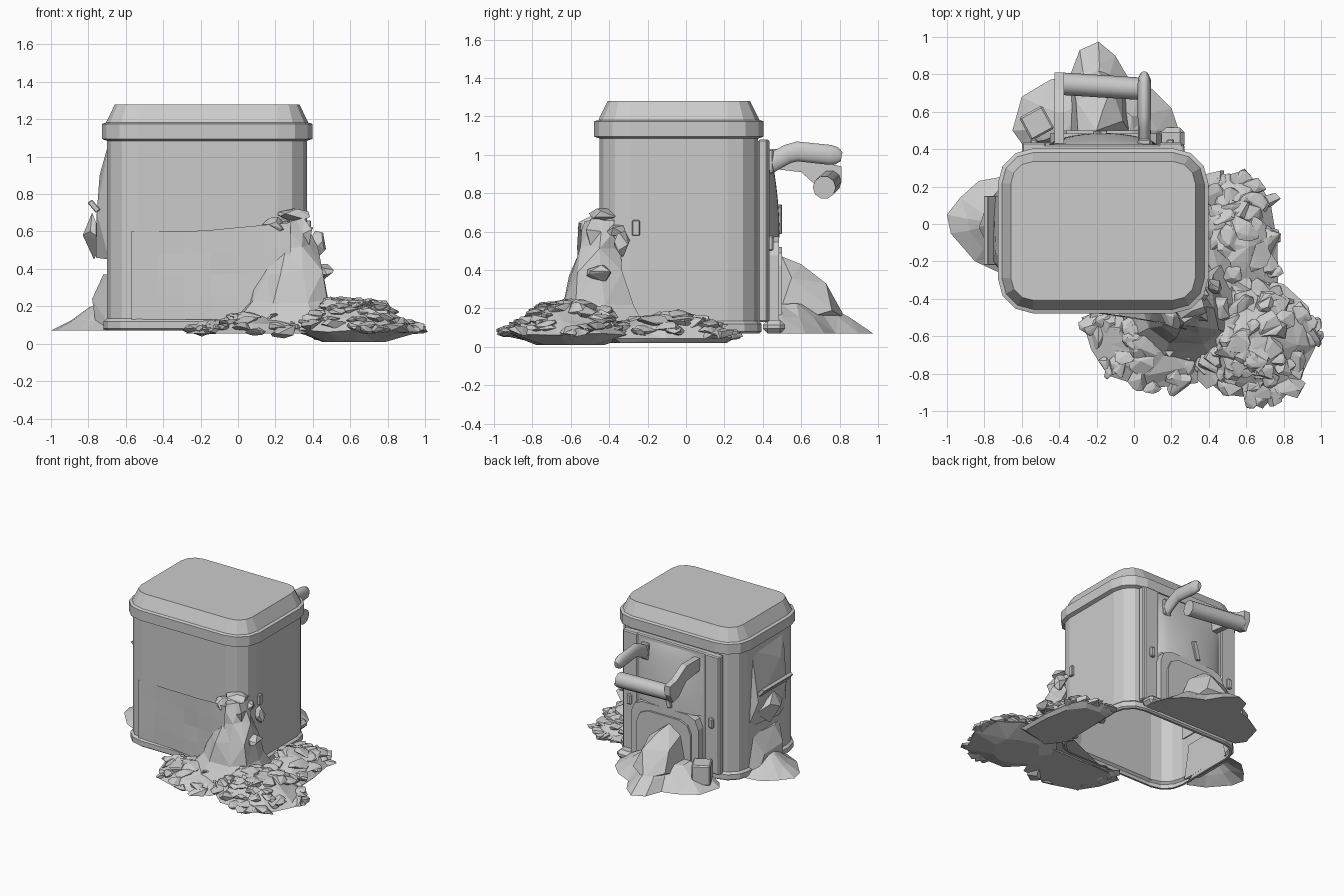
import bpy, bmesh, math, random
from mathutils import Vector, Matrix

random.seed(7)
if "Cube" in bpy.data.objects:
    bpy.data.objects.remove(bpy.data.objects["Cube"])

grey = bpy.data.materials.new("stone grey")
grey.use_nodes = True
grey.diffuse_color = (0.6, 0.6, 0.6, 1)
grey.node_tree.nodes["Principled BSDF"].inputs["Base Color"].default_value = (0.6, 0.6, 0.6, 1)


def finish(bm, name, smooth=False):
    bmesh.ops.recalc_face_normals(bm, faces=bm.faces)
    for f in bm.faces:
        f.smooth = smooth
    mesh = bpy.data.meshes.new(name)
    bm.to_mesh(mesh)
    bm.free()
    mesh.materials.append(grey)
    ob = bpy.data.objects.new(name, mesh)
    bpy.context.collection.objects.link(ob)
    return ob


def loft(name, rings, floor=True, roof=True, facet=False):
    bm = bmesh.new()
    rows = [[bm.verts.new(p) for p in ring] for ring in rings]
    n = len(rows[0])
    for a, b in zip(rows, rows[1:]):
        for i in range(n):
            j = (i + 1) % n
            bm.faces.new((a[i], a[j], b[j], b[i]))
    if floor:
        bm.faces.new(rows[0])
    if roof:
        bm.faces.new(rows[-1])
    if facet:
        bmesh.ops.triangulate(bm, faces=bm.faces[:])
    return finish(bm, name)


def sheet(name, cols, rows, place, smooth=False):
    # Grid of faces placed by a function of u and v in 0..1
    bm = bmesh.new()
    grid = [[bm.verts.new(place(i / cols, j / rows)) for j in range(rows + 1)] for i in range(cols + 1)]
    for a, b in zip(grid, grid[1:]):
        for j in range(rows):
            bm.faces.new((a[j], b[j], b[j + 1], a[j + 1]))
    return finish(bm, name, smooth)


def rounded(grow, z, radius=0.16, steps=3):
    # Rounded rectangle around the cabinet axis
    pts = []
    for k, (sx, sy) in enumerate(((1, 1), (-1, 1), (-1, -1), (1, -1))):
        for s in range(steps + 1):
            a = (k + s / steps) * math.pi / 2
            pts.append((-0.165 + sx * (0.535 - radius) + (radius + grow) * math.cos(a),
                        -0.037 + sy * (0.413 - radius) + (radius + grow) * math.sin(a), z))
    return pts


def box(name, lo, hi, bevel=0.008, tilt=None):
    lo, hi = Vector(lo), Vector(hi)
    bm = bmesh.new()
    bmesh.ops.create_cube(bm, size=1)
    bmesh.ops.scale(bm, vec=hi - lo, verts=bm.verts)
    bmesh.ops.bevel(bm, geom=bm.edges[:], offset=bevel, segments=1, affect='EDGES')
    if tilt:
        bmesh.ops.rotate(bm, verts=bm.verts, matrix=Matrix.Rotation(tilt[0], 3, tilt[1]))
    bmesh.ops.translate(bm, vec=(lo + hi) / 2, verts=bm.verts)
    return finish(bm, name)


def prism(name, axis, outline, lo, hi):
    # Outline extruded along x or y
    place = {'X': lambda d, u, v: (d, u, v), 'Y': lambda d, u, v: (u, d, v)}[axis]
    return loft(name, [[place(d, u, v) for u, v in outline] for d in (lo, hi)])


def hull(name, pts):
    bm = bmesh.new()
    for p in pts:
        bm.verts.new(p)
    bmesh.ops.convex_hull(bm, input=bm.verts)
    loose = [v for v in bm.verts if not v.link_faces]
    bmesh.ops.delete(bm, geom=loose, context='VERTS')
    return finish(bm, name)


def rock(name, centre, size, points=10):
    spin = Matrix.Rotation(random.uniform(0, 6.28), 3, 'Z')
    tip = Matrix.Rotation(random.uniform(-0.3, 0.3), 3, 'X')
    pts = []
    for _ in range(points):
        d = Vector((random.gauss(0, 1), random.gauss(0, 1), random.gauss(0, 1))).normalized()
        pts.append(Vector(centre) + spin @ tip @ Vector(a * b for a, b in zip(d, size)))
    return hull(name, pts)


def tube(name, pts, radius):
    # Each point is x, y, z and a thickness factor
    curve = bpy.data.curves.new(name, 'CURVE')
    curve.dimensions = '3D'
    curve.bevel_depth = radius
    curve.bevel_resolution = 3
    curve.use_fill_caps = True
    sp = curve.splines.new('POLY')
    sp.points.add(len(pts) - 1)
    for p, q in zip(sp.points, pts):
        p.co = (*q[:3], 1)
        p.radius = q[3]
    sp.use_smooth = True
    curve.materials.append(grey)
    ob = bpy.data.objects.new(name, curve)
    bpy.context.collection.objects.link(ob)
    return ob


def mound(name, outline, apex, levels, jitter=0.02, stones=0, floor=True):
    # Faceted heap: the outline shrinks toward the apex at each level
    rings = []
    for k, (s, z) in enumerate(levels):
        j = jitter if k else 0
        rings.append([(apex[0] + (x - apex[0]) * s + random.uniform(-j, j),
                       apex[1] + (y - apex[1]) * s + random.uniform(-j, j),
                       z + random.uniform(-j, j) * 0.7) for x, y in outline])
    loft(name, rings, floor, facet=True)
    # Loose stones lying on the heap surface
    for i in range(stones):
        t = math.sqrt(random.random()) * 0.95
        e = random.randrange(len(outline))
        p = Vector(outline[e]).lerp(Vector(outline[e - 1]), random.random())
        q = Vector(apex).lerp(p, t)
        z = levels[-1][1]
        for (s0, z0), (s1, z1) in zip(levels, levels[1:]):
            if s1 <= t <= s0:
                z = z0 + (z1 - z0) * (s0 - t) / (s0 - s1)
        r = random.uniform(0.04, 0.075)
        rock(name + "_stone", (q.x, q.y, max(z, 0.05)), (r * 1.3, r, r * 0.45), 14)


# Hollow cabinet body with foot rim, open below, and lid
loft("cabinet_body", [rounded(-0.012, 0.07), rounded(0.005, 0.07), rounded(0.018, 0.08),
                      rounded(0.018, 0.12), rounded(0, 0.135), rounded(0, 1.1)], False, False)
loft("lid", [rounded(0, 1.085), rounded(0.028, 1.095), rounded(0.028, 1.175), rounded(0.006, 1.182),
             rounded(-0.042, 1.28)], False)

# Back: frame, door, bulging hood and fittings
box("back_frame", (-0.6, 0.375, 0.13), (0.27, 0.425, 1.08))
for name, lo, hi in (("right_pillar", -0.6, -0.47), ("left_pillar", 0.13, 0.26)):
    box(name, (lo, 0.4, 0.13), (hi, 0.435, 1.08))
    mid = (lo + hi) / 2
    box(name + "_latch", (mid - 0.02, 0.42, 0.5), (mid + 0.02, 0.455, 0.58))


def arch(grow, top):
    x0, x1, c = -0.45 - grow, 0.15 + grow, 0.1
    return [(x0, 0.08), (x1, 0.08), (x1, top - c), (x1 - 0.03, top - 0.03), (x1 - c, top),
            (x0 + c, top), (x0 + 0.03, top - 0.03), (x0, top - c)]


prism("door_frame", 'Y', arch(0, 0.575), 0.42, 0.485)
prism("door_panel", 'Y', arch(-0.06, 0.52), 0.43, 0.5)
sheet("back_hood", 16, 12, lambda u, v: (
    -0.46 + 0.59 * u, 0.422 + 0.065 * math.sin(math.pi * u) ** 0.6 * math.cos(math.pi / 2 * v) ** 0.7,
    0.57 + 0.49 * v), True)
box("back_lever", (-0.2, 0.475, 0.59), (-0.16, 0.5, 0.74), 0.004, (0.25, 'Y'))

# Broken handle: flat arm, cross bar and loose tube
prism("flat_arm", 'X', [(0.43, 0.93), (0.6, 0.91), (0.7, 0.82), (0.77, 0.8), (0.81, 0.87),
                        (0.81, 0.94), (0.72, 0.96), (0.6, 1.03), (0.43, 1.03)], -0.425, -0.375)
tube("cross_bar", [(-0.39, 0.75, 0.86, 1), (0.085, 0.72, 0.83, 1)], 0.06)
loose = tube("loose_tube", [(0, 0.43, 0.95, 1), (0, 0.53, 1.005, 1), (0, 0.58, 1.018, 1.05),
                            (0, 0.75, 1.0, 1.05), (0, 0.785, 0.995, 0.9), (0, 0.81, 0.99, 0.5)], 0.052)
loose.location.x = 0.055
loose.scale.x = 0.65
box("tube_mount", (0.02, 0.42, 0.9), (0.09, 0.455, 1.03))

# Right-hand wall: bulging dents, slab and rocks
hull("side_dent", [(-.69, -.25, 1.08), (-.69, .15, 1.05), (-.74, -.15, .9), (-.755, -.2, .7),
                   (-.75, .15, .65), (-.76, 0, .6), (-.76, -.1, .46), (-.69, .2, .45), (-.69, -.28, .45)])
hull("lower_dent", [(-.69, -.2, .37), (-.69, .15, .37), (-.72, -.1, .37), (-.78, -.12, .24),
                    (-.77, .1, .22), (-.76, -.15, .1), (-.76, .15, .1), (-.69, -.25, .1), (-.69, .22, .1)])
box("side_slab", (-0.785, -0.22, 0.7), (-0.755, 0.15, 0.77), 0.004, (-0.7, 'Y'))
hull("side_rock", [(-.83, -.02, .58), (-.8, .07, .62), (-.79, -.1, .6), (-.78, 0, .7),
                   (-.77, .03, .45), (-.72, -.16, .55), (-.72, .14, .55)])
mound("side_skirt", [(-1, .05), (-.98, -.05), (-.85, -.2), (-.72, -.26), (-.69, -.2), (-.69, .25),
                     (-.72, .25), (-.83, .23), (-.93, .14)], (-.7, 0),
      [(1, .07), (.65, .125), (.3, .2)], 0.008, floor=False)

# Back rocks
mound("back_skirt", [(-.65, .5), (-.6, .68), (-.45, .77), (-.34, .8), (-.29, .93), (-.19, .975), (-.1, .9),
                     (-.03, .78), (.1, .72), (.2, .62), (.24, .5), (.2, .43), (-.6, .43)], (-.2, .52),
      [(1, .07), (.72, .16), (.45, .22)], 0.01)
hull("back_boulder", [(-.36, .46, .1), (0, .46, .1), (-.33, .74, .19), (-.06, .76, .19), (-.2, .83, .15),
                      (-.31, .66, .34), (-.12, .73, .33), (-.06, .55, .36), (-.2, .5, .47), (-.3, .5, .4),
                      (-.17, .6, .43)])
box("back_chunk", (-0.59, 0.47, 0.1), (-0.45, 0.61, 0.26), 0.01, (0.5, 'Z'))
box("back_foot", (0.1, 0.4, 0.07), (0.27, 0.515, 0.14), 0.025)

# Crumpled front panel leading into the corner column
sheet("front_crumple", 6, 4, lambda u, v: (
    -0.57 + 0.85 * u, -0.453 - 0.1 * u * u - 0.015 * random.random() * u,
    0.13 + (0.47 + 0.08 * max(0, u - 0.4)) * v))
mound("corner_column", [(-.1, -.48), (-.04, -.62), (.15, -.74), (.42, -.76), (.56, -.66), (.58, -.42),
                        (.48, -.2), (.36, -.28), (.32, -.42)], (.31, -.44),
      [(1, .08), (.66, .22), (.5, .38), (.36, .52), (.28, .6), (.22, .66)], 0.022)
for c, s in (((.3, -.43, .69), (.09, .1, .035)), ((.34, -.36, .61), (.06, .09, .03)),
             ((.43, -.33, .54), (.04, .05, .07)), ((.2, -.48, .63), (.1, .06, .05)),
             ((.46, -.45, .38), (.07, .08, .05))):
    rock("column_chunk", c, s, 16)
box("side_clip", (0.36, -0.28, 0.58), (0.39, -0.24, 0.66), 0.004)

# Rubble heaps around the corner
mound("corner_rubble", [(.96, -.42), (.98, -.65), (.86, -.88), (.65, -.96), (.46, -.92), (.32, -.8),
                        (.3, -.5), (.5, -.25), (.8, -.33)], (.6, -.6),
      [(.5, .01), (.97, .07), (.7, .13), (.4, .2), (.15, .23)], 0.02, 75)
mound("side_rubble", [(.4, .24), (.5, .27), (.64, .25), (.74, .12), (.78, -.1), (.79, -.38),
                      (.5, -.45), (.39, -.3), (.39, 0)], (.53, -.12),
      [(.85, .02), (.98, .05), (.7, .11), (.3, .16)], 0.02, 48)
mound("front_rubble", [(-.28, -.5), (-.23, -.67), (-.14, -.81), (.08, -.88), (.34, -.85), (.45, -.6),
                       (.4, -.47), (-.2, -.47)], (.1, -.6),
      [(1, .055), (.7, .1), (.35, .14)], 0.015, 36)
